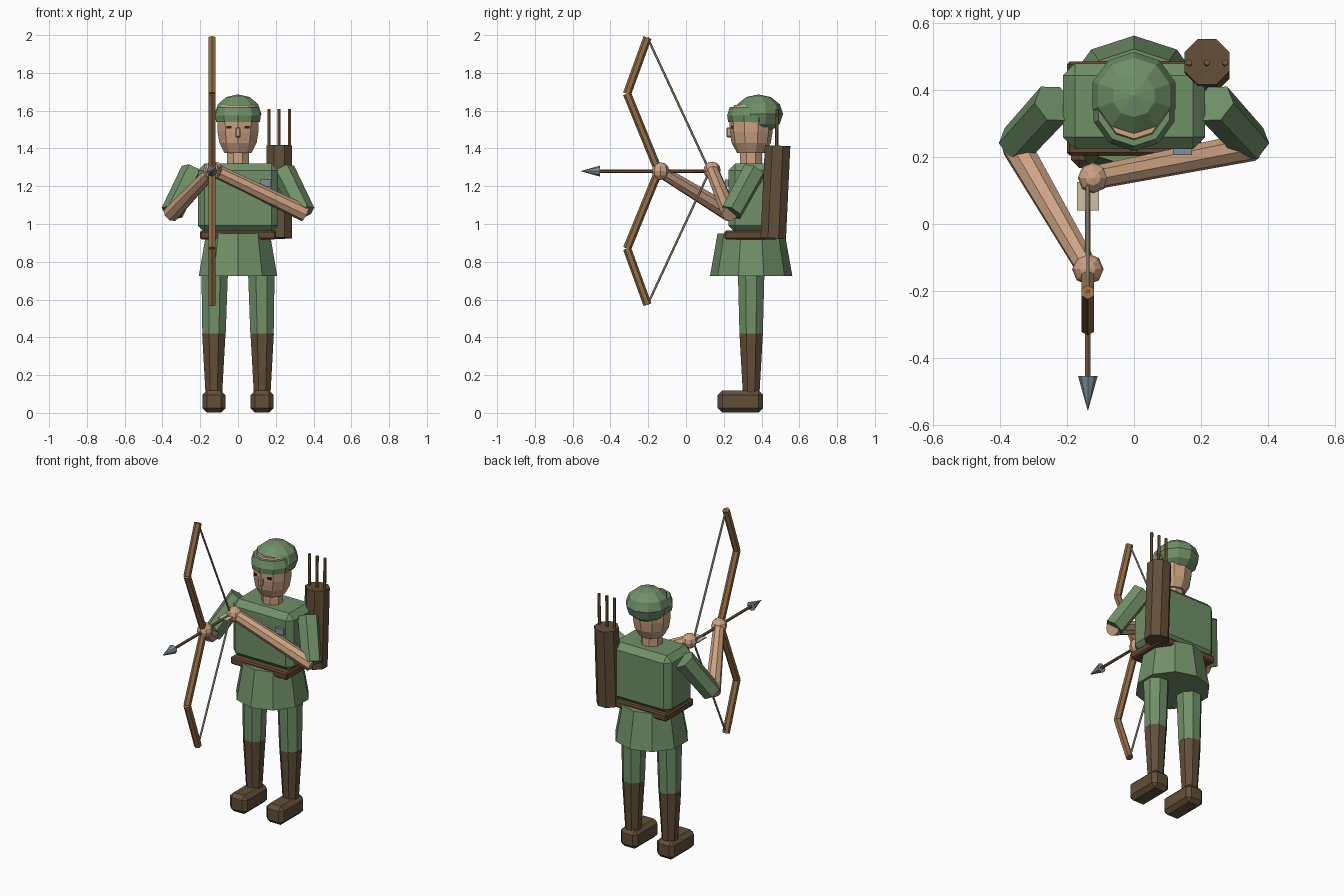
import bpy, bmesh, math
from mathutils import Vector, Matrix

if "Cube" in bpy.data.objects:
    bpy.data.objects.remove(bpy.data.objects["Cube"])


def mat(name, r, g, b):
    lin = lambda c: (c / 255 / 12.92) if c < 10 else ((c / 255 + 0.055) / 1.055) ** 2.4
    m = bpy.data.materials.new(name)
    m.diffuse_color = (lin(r), lin(g), lin(b), 1)
    m.use_nodes = True
    m.node_tree.nodes["Principled BSDF"].inputs["Base Color"].default_value = m.diffuse_color
    return m


GREEN = mat("green_cloth", 112, 144, 104)
SKIN = mat("skin", 205, 163, 132)
DARK = mat("dark_leather", 98, 79, 57)
BELT = mat("belt_leather", 100, 71, 49)
WOOD = mat("bow_wood", 148, 110, 70)
STICK = mat("arrow_wood", 122, 92, 62)
STRING = mat("string", 170, 160, 142)
STEEL = mat("steel", 132, 143, 152)
FEATHER = mat("feather", 204, 193, 164)
EYE = mat("eye_dark", 42, 30, 24)


def finish(name, bm, m):
    bmesh.ops.recalc_face_normals(bm, faces=bm.faces)
    me = bpy.data.meshes.new(name)
    bm.to_mesh(me)
    bm.free()
    me.materials.append(m)
    ob = bpy.data.objects.new(name, me)
    bpy.context.collection.objects.link(ob)
    return ob


def rod(name, a, b, r1, r2, sides, m, spin=0.0):
    """Tapered prism from point a to point b."""
    a, b = Vector(a), Vector(b)
    d = b - a
    q = Vector((0, 0, 1)).rotation_difference(d.normalized())
    bm = bmesh.new()
    bmesh.ops.create_cone(bm, cap_ends=True, segments=sides, radius1=r1, radius2=r2, depth=d.length,
                          matrix=Matrix.Translation((a + b) / 2) @ q.to_matrix().to_4x4()
                          @ Matrix.Rotation(spin, 4, 'Z'))
    return finish(name, bm, m)


def box(name, c, size, m, bevel=0.0):
    bm = bmesh.new()
    bmesh.ops.create_cube(bm, size=1, matrix=Matrix.Translation(c) @ Matrix.Diagonal((*size, 1)))
    if bevel:
        bmesh.ops.bevel(bm, geom=bm.edges[:], offset=bevel, segments=1, affect='EDGES', profile=0.5)
    return finish(name, bm, m)


def ball(name, c, size, m, seg=10, rings=7):
    bm = bmesh.new()
    bmesh.ops.create_uvsphere(bm, u_segments=seg, v_segments=rings, radius=1,
                              matrix=Matrix.Translation(c) @ Matrix.Diagonal((*size, 1)))
    return finish(name, bm, m)


def lathe(name, cx, cy, profile, sides, m, spin=0.0):
    """Stacked rings of (radius, height), capped at both ends."""
    bm = bmesh.new()
    rings = [[bm.verts.new((cx + r * math.cos(spin + 2 * math.pi * i / sides),
                            cy + r * math.sin(spin + 2 * math.pi * i / sides), z))
              for i in range(sides)] for r, z in profile]
    for lo, hi in zip(rings, rings[1:]):
        for i in range(sides):
            j = (i + 1) % sides
            bm.faces.new((lo[i], lo[j], hi[j], hi[i]))
    bm.faces.new(rings[0][::-1])
    bm.faces.new(rings[-1])
    return finish(name, bm, m)


CY = 0.345          # body centre line
AX, AZ = -0.138, 1.28   # arrow line
up = math.pi / 2

# legs, boots and upper arms
for s, side in ((-1, "left"), (1, "right")):
    box(side + "_shoe", (s * 0.128, 0.288, 0.06), (0.122, 0.24, 0.118), DARK, 0.024)
    rod(side + "_boot", (s * 0.128, CY, 0.09), (s * 0.128, CY, 0.42), 0.047, 0.067, 8, DARK, up / 4)
    rod(side + "_leg", (s * 0.127, CY, 0.42), (s * 0.123, CY, 0.78), 0.067, 0.077, 8, GREEN, up / 4)
    rod(side + "_sleeve", (s * 0.24, 0.36, 1.28), (s * 0.35, 0.24, 1.06), 0.064, 0.06, 6, GREEN)

# body
lathe("skirt", 0, CY, [(0.218, 0.725), (0.178, 0.95)], 10, GREEN, up)
box("torso", (0, 0.352, 1.138), (0.425, 0.256, 0.364), GREEN, 0.036)
box("belt", (0, CY, 0.942), (0.4, 0.28, 0.046), BELT, 0.008)
box("badge", (0.145, 0.215, 1.217), (0.058, 0.018, 0.036), STEEL)

# head
rod("neck", (0, CY, 1.29), (0, CY, 1.42), 0.063, 0.063, 8, SKIN, up / 4)
lathe("head", 0, CY, [(0.074, 1.375), (0.104, 1.43), (0.114, 1.49), (0.116, 1.56), (0.09, 1.63)],
      10, SKIN, up)
box("nose", (0, 0.236, 1.485), (0.026, 0.045, 0.052), SKIN, 0.006)
for s in (-1, 1):
    box("eye", (s * 0.047, 0.246, 1.512), (0.026, 0.009, 0.015), EYE)

# cap: band round the brow and a dome sagging to the back
lathe("cap_band", 0, CY, [(0.122, 1.54), (0.127, 1.575), (0.112, 1.62)], 10, GREEN, up)
ball("cap_dome", (0, 0.384, 1.582), (0.13, 0.13, 0.104), GREEN, 10, 6)

# bare forearms and hands
bow_hand, draw_hand = (AX, -0.135, AZ), (-0.122, 0.138, AZ + 0.004)
rod("bow_forearm", (-0.353, 0.235, 1.055), bow_hand, 0.046, 0.034, 8, SKIN)
rod("draw_forearm", (0.357, 0.232, 1.055), draw_hand, 0.044, 0.036, 8, SKIN)
ball("bow_hand", bow_hand, (0.047,) * 3, SKIN, 8, 6)
ball("draw_hand", draw_hand, (0.046,) * 3, SKIN, 8, 6)

# bow, mirrored above and below the grip
for s, part in ((1, "upper"), (-1, "lower")):
    grip, bend, tip = ((AX, y, AZ + s * h) for y, h in ((-0.145, 0), (-0.312, 0.41), (-0.204, 0.707)))
    rod(part + "_inner_limb", grip, bend, 0.022, 0.022, 6, WOOD)
    rod(part + "_outer_limb", bend, tip, 0.022, 0.022, 6, WOOD)
    rod(part + "_string", tip, (AX, 0.125, AZ), 0.006, 0.006, 6, STRING)

# nocked arrow
rod("arrow_shaft", (AX, 0.125, AZ), (AX, -0.47, AZ), 0.009, 0.009, 6, STICK)
rod("arrow_head", (AX, -0.455, AZ), (AX, -0.558, AZ), 0.029, 0.0005, 8, STEEL)
box("arrow_fletching", (AX, 0.083, AZ), (0.066, 0.085, 0.006), FEATHER)

# quiver leaning slightly back, with spare arrows
rod("quiver", (0.218, 0.462, 0.925), (0.218, 0.485, 1.415), 0.073, 0.073, 8, DARK, up / 4)
for x in (0.165, 0.218, 0.272):
    rod("spare_arrow", (x, 0.478, 1.3), (x, 0.483, 1.61), 0.009, 0.009, 6, STICK)
